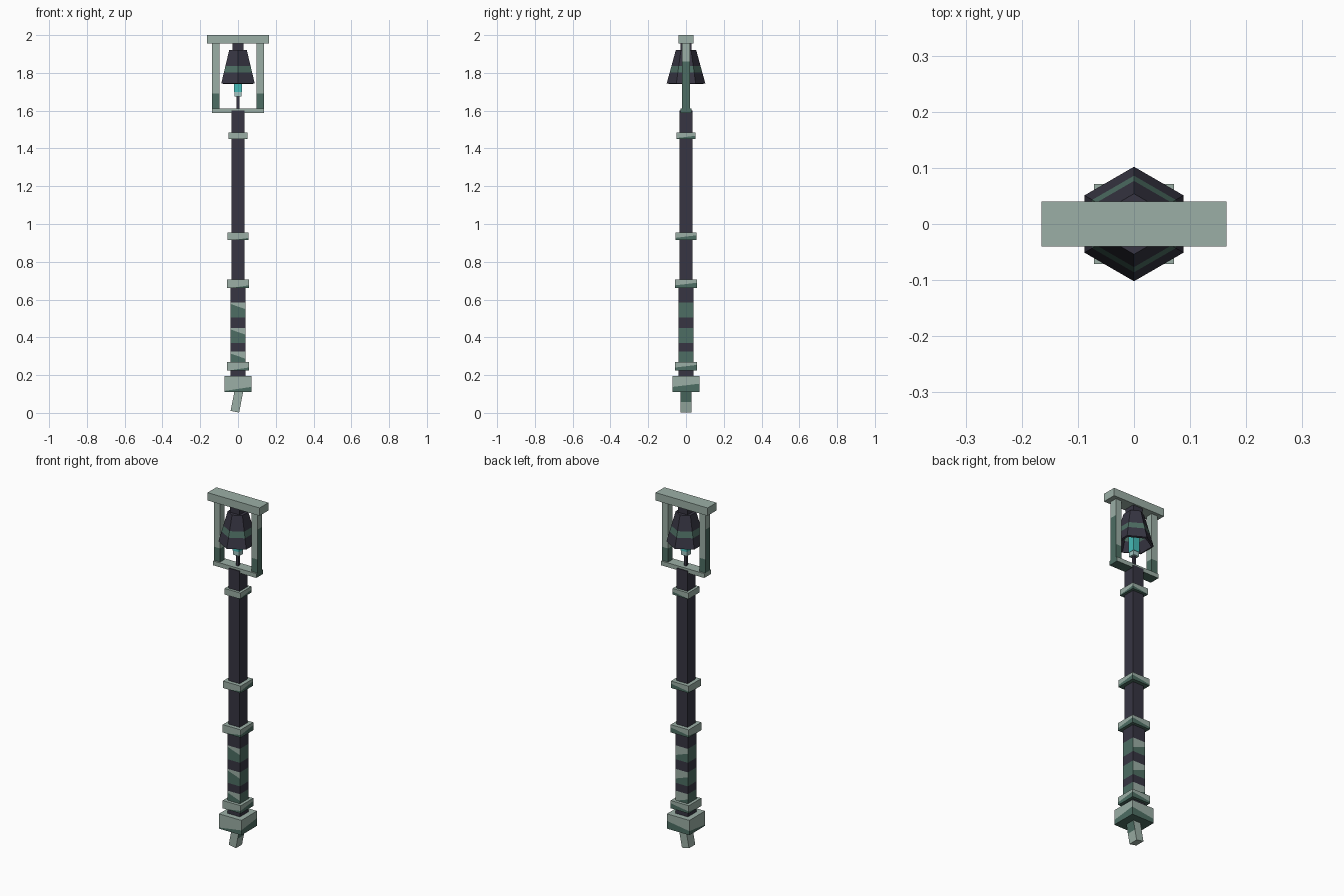
import bpy, bmesh, math
from mathutils import Vector, Matrix

if "Cube" in bpy.data.objects:
    bpy.data.objects.remove(bpy.data.objects["Cube"], do_unlink=True)


def material(name, rgb):
    m = bpy.data.materials.new(name)
    m.use_nodes = True
    m.diffuse_color = (*rgb, 1)
    m.node_tree.nodes["Principled BSDF"].inputs["Base Color"].default_value = (*rgb, 1)
    return m


LIGHT = material("pale sage", (0.33, 0.43, 0.38))
GREEN = material("dark verdigris", (0.075, 0.155, 0.125))
DARK = material("dark slate", (0.038, 0.036, 0.055))
CYAN = material("bright teal", (0.06, 0.50, 0.48))
PALE = material("pale teal", (0.36, 0.56, 0.54))


def finish(name, bm, mats):
    bmesh.ops.recalc_face_normals(bm, faces=bm.faces)
    mesh = bpy.data.meshes.new(name)
    bm.to_mesh(mesh)
    bm.free()
    for m in mats:
        mesh.materials.append(m)
    obj = bpy.data.objects.new(name, mesh)
    bpy.context.collection.objects.link(obj)
    return obj


def cut(bm, z, slope=(0, 0)):
    """Split all faces along the plane z + slope . (x, y)."""
    bmesh.ops.bisect_plane(bm, geom=bm.verts[:] + bm.edges[:] + bm.faces[:],
                           plane_co=(0, 0, z), plane_no=(-slope[0], -slope[1], 1))


def box(name, hx, hy, z0, z1, mats, x=0, cuts=(), paint=None):
    bm = bmesh.new()
    bmesh.ops.create_cube(bm, size=1)
    for v in bm.verts:
        v.co = (x + v.co.x * 2 * hx, v.co.y * 2 * hy, (z0 + z1) / 2 + v.co.z * (z1 - z0))
    for c in cuts:
        cut(bm, *c)
    bm.normal_update()
    if paint:
        for f in bm.faces:
            f.material_index = paint(f.calc_center_median(), f.normal)
    return finish(name, bm, mats)


def below(z, slope):
    """Paint rule: second colour under a slanted line."""
    return lambda c, n: int(c.z < z + slope[0] * c.x + slope[1] * c.y - 1e-5)


# Shaft
box("shaft", 0.035, 0.035, 0.66, 1.6, [DARK])

# Grip with slanted two-tone wraps
wraps = [(0.505, 0.585), (0.37, 0.45), (0.24, 0.325)]
tilt = (-0.35, -0.25)
grip_cuts = [(z,) for w in wraps for z in w] + [(sum(w) / 2 + 0.008, tilt) for w in wraps]


def paint_grip(c, n):
    for lo, hi in wraps:
        if lo < c.z < hi:
            upper = not below((lo + hi) / 2 + 0.008, tilt)(c, n)
            return 1 if upper and abs(n.y) > 0.5 else 2
    return 0


box("grip", 0.04, 0.04, 0.19, 0.66, [DARK, LIGHT, GREEN], cuts=grip_cuts, paint=paint_grip)

# Collars and pommel, each with a slanted dark lower edge
collars = [("upper_collar", 0.05, 1.45, 1.485, 0.1),
           ("middle_collar", 0.056, 0.915, 0.955, 0.25),
           ("grip_top_collar", 0.057, 0.66, 0.705, 0.3),
           ("grip_bottom_collar", 0.057, 0.225, 0.27, 0.3),
           ("pommel", 0.071, 0.11, 0.195, 0.3)]
for name, r, z0, z1, part in collars:
    z, slope = z0 + (z1 - z0) * part, (0.15, 0.12)
    box(name, r, r, z0, z1, [LIGHT, GREEN], cuts=[(z, slope)], paint=below(z, slope))

# Crooked end spike
spike = box("end_spike", 0.023, 0.028, -0.118, 0.01, [LIGHT, GREEN], cuts=[(-0.06,)],
            paint=lambda c, n: int(c.z > -0.06 and n.x > 0.5))
spike.data.transform(Matrix.Translation((0.006, 0, 0.122)) @ Matrix.Rotation(math.radians(11), 4, "Y"))

# Lantern-like frame
box("frame_top_bar", 0.165, 0.04, 1.955, 2.0, [LIGHT])
box("frame_bottom_bar", 0.137, 0.03, 1.587, 1.612, [LIGHT, GREEN],
    paint=lambda c, n: int(n.x > 0.5 or n.z < -0.5))
for side, name in ((1, "left_post"), (-1, "right_post")):
    box(name, 0.019, 0.021, 1.605, 1.96, [LIGHT, GREEN], x=side * 0.118,
        cuts=[(1.69,), (1.86,)],
        paint=lambda c, n: int(c.z < 1.69 or (n.x * side > 0.5 and c.z < 1.86)))

# Six-sided open bell with a coloured band
bm = bmesh.new()
bmesh.ops.create_cone(bm, segments=6, radius1=0.102, radius2=0.054, depth=0.175, cap_ends=True,
                      matrix=Matrix.Translation((0, 0, 1.8325)))
# Turn the hexagon so corners point front and back
if max(v.co.y for v in bm.verts) < 0.1:
    bmesh.ops.rotate(bm, verts=bm.verts, matrix=Matrix.Rotation(math.pi / 6, 3, "Z"))
bmesh.ops.delete(bm, geom=[f for f in bm.faces if f.calc_center_median().z < 1.75],
                 context="FACES_ONLY")
for z in (1.803, 1.837):
    cut(bm, z)
for f in bm.faces:
    f.material_index = int(1.803 < f.calc_center_median().z < 1.837)
bell = finish("bell", bm, [DARK, GREEN])
if bell.data.polygons[0].normal.dot(bell.data.polygons[0].center - Vector((0, 0, 1.83))) < 0:
    bell.data.flip_normals()
wall = bell.modifiers.new("wall", "SOLIDIFY")
wall.thickness = 0.012
wall.offset = -1

box("bell_hanger", 0.03, 0.03, 1.915, 1.958, [DARK])

# Clapper and its rod
box("clapper", 0.02, 0.02, 1.70, 1.85, [CYAN])
box("clapper_tip", 0.018, 0.018, 1.675, 1.70, [PALE])
box("clapper_rod", 0.007, 0.007, 1.605, 1.68, [DARK])
